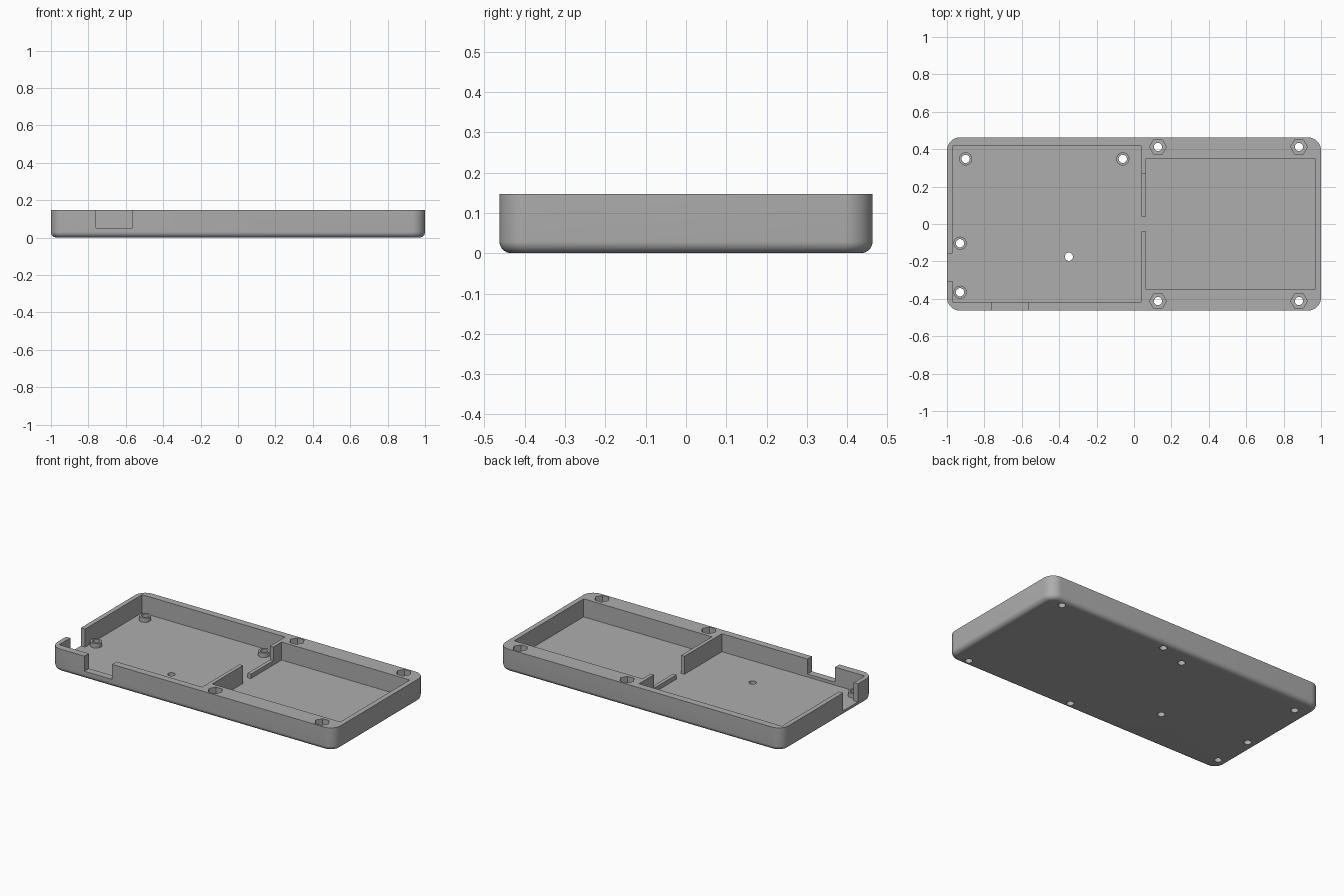
import bpy, bmesh
from math import cos, sin, pi

cube = bpy.data.objects.get("Cube")
if cube:
    bpy.data.objects.remove(cube, do_unlink=True)

TOP, FLOOR, LEDGE = 0.147, 0.032, 0.06
HALF_X, HALF_Y, CORNER, FILLET = 1.0, 0.463, 0.07, 0.03
HOLE, BOSS, NUT = 0.022, 0.035, 0.045

gray = bpy.data.materials.new("plain gray")
gray.use_nodes = True
color = (0.42, 0.42, 0.42, 1)
gray.diffuse_color = color
gray.node_tree.nodes["Principled BSDF"].inputs["Base Color"].default_value = color


def loft(name, rings):
    """Skin a stack of matching rings of points, capped at both ends."""
    bm = bmesh.new()
    loops = [[bm.verts.new(p) for p in ring] for ring in rings]
    n = len(loops[0])
    for low, high in zip(loops, loops[1:]):
        for i in range(n):
            j = (i + 1) % n
            bm.faces.new((low[i], low[j], high[j], high[i]))
    bm.faces.new(loops[0][::-1])
    bm.faces.new(loops[-1])
    bmesh.ops.recalc_face_normals(bm, faces=bm.faces)
    mesh = bpy.data.meshes.new(name)
    bm.to_mesh(mesh)
    bm.free()
    mesh.materials.append(gray)
    obj = bpy.data.objects.new(name, mesh)
    bpy.context.collection.objects.link(obj)
    return obj


def prism(name, outline, z0, z1):
    return loft(name, [[(x, y, z) for x, y in outline] for z in (z0, z1)])


def box(x0, x1, y0, y1):
    return [(x0, y0), (x1, y0), (x1, y1), (x0, y1)]


def polygon(center, radius, sides):
    return [(center[0] + radius * cos(2 * pi * i / sides),
             center[1] + radius * sin(2 * pi * i / sides)) for i in range(sides)]


def rounded_ring(inset, z, steps=10):
    r = CORNER - inset
    ring = []
    for q, (sx, sy) in enumerate([(1, 1), (-1, 1), (-1, -1), (1, -1)]):
        for i in range(steps + 1):
            a = (q + i / steps) * pi / 2
            ring.append((sx * (HALF_X - CORNER) + r * cos(a),
                         sy * (HALF_Y - CORNER) + r * sin(a), z))
    return ring


def activate(obj):
    bpy.ops.object.select_all(action='DESELECT')
    obj.select_set(True)
    bpy.context.view_layer.objects.active = obj


def cut(obj, outline, z0, z1):
    cutter = prism("cutter", outline, z0, z1)
    activate(obj)
    mod = obj.modifiers.new("cut", 'BOOLEAN')
    mod.operation, mod.solver, mod.object = 'DIFFERENCE', 'EXACT', cutter
    bpy.ops.object.modifier_apply(modifier=mod.name)
    bpy.data.objects.remove(cutter, do_unlink=True)


def smooth(obj):
    activate(obj)
    bpy.ops.object.shade_smooth_by_angle(angle=pi / 6)


# Tray body with rounded corners and a filleted bottom edge
rings = []
for i in range(9):
    a = i / 8 * pi / 2
    rings.append(rounded_ring(FILLET * (1 - sin(a)), FILLET * (1 - cos(a))))
tray = loft("tray", rings + [rounded_ring(0, TOP)])

# Two compartments joined by a gap, with an open notch in the right wall
cut(tray, [(-0.97, -0.418), (0.039, -0.418), (0.039, -0.04), (0.063, -0.04),
           (0.063, -0.35), (0.968, -0.35), (0.968, 0.35), (0.063, 0.35),
           (0.063, 0.266), (0.039, 0.266), (0.039, 0.418), (-0.97, 0.418),
           (-0.97, -0.157), (-1.1, -0.157), (-1.1, -0.306), (-0.97, -0.306)],
    FLOOR, 0.3)

# Front wall notch
cut(tray, box(-0.76, -0.565, -0.6, -0.4), 0.051, 0.3)

# Nut pockets and screw holes in the rims
for x in (0.128, 0.882):
    for y in (-0.412, 0.412):
        cut(tray, polygon((x, y), NUT, 6), 0.08, 0.3)
        cut(tray, polygon((x, y), HOLE, 32), -0.1, 0.1)

# Floor holes
bosses = [(-0.9, 0.348), (-0.06, 0.348), (-0.93, -0.103), (-0.93, -0.365)]
for center in bosses + [(-0.348, -0.175)]:
    cut(tray, polygon(center, HOLE, 32), -0.1, 0.1)
smooth(tray)

# Hollow standoffs
for i, center in enumerate(bosses):
    boss = prism("standoff_%d" % (i + 1), polygon(center, BOSS, 32), FLOOR, LEDGE)
    cut(boss, polygon(center, HOLE, 32), 0, 0.1)
    smooth(boss)

# Low part of the divider
prism("low_divider", box(0.039, 0.063, 0.04, 0.266), FLOOR, LEDGE)
